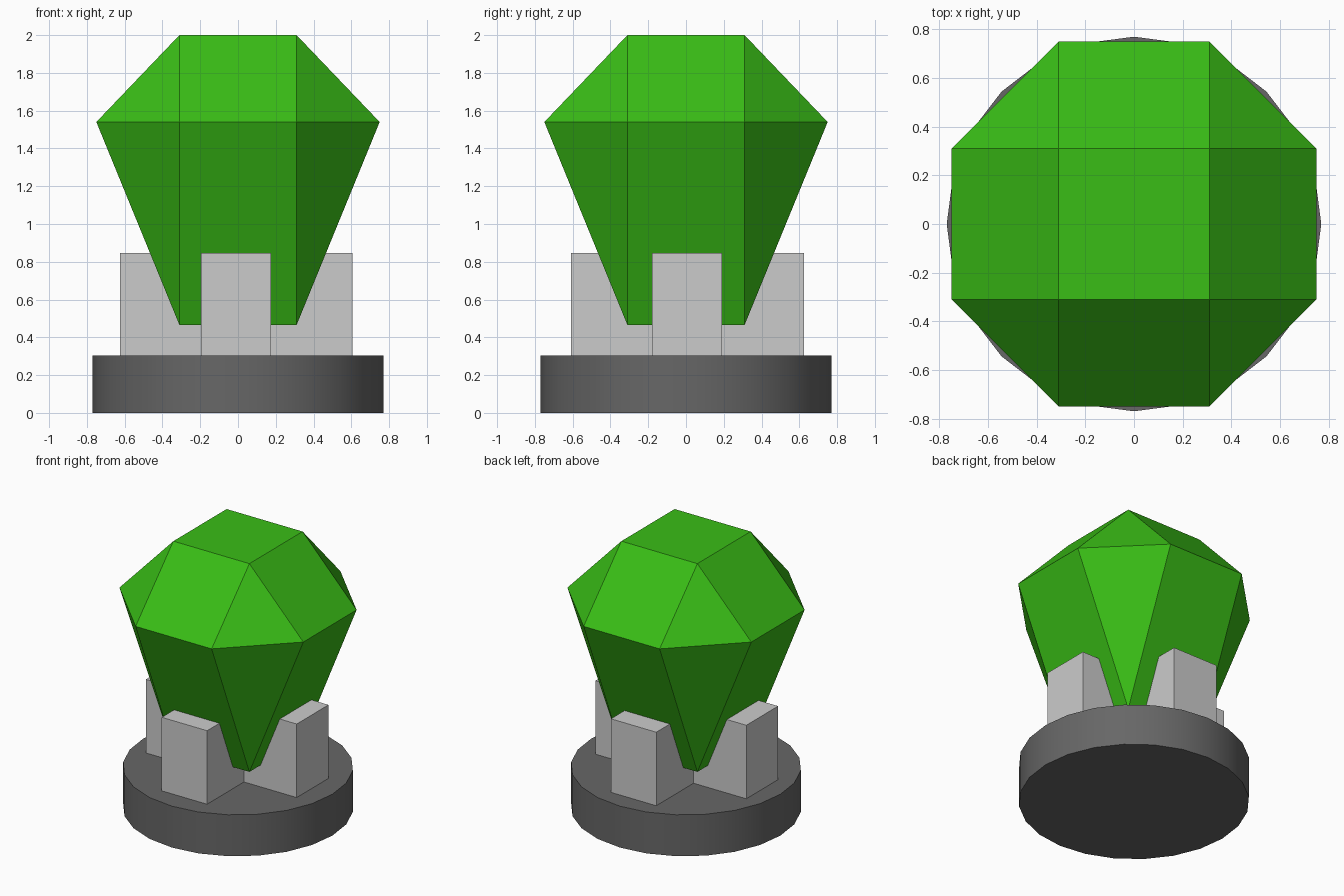
import bpy, bmesh, math

if "Cube" in bpy.data.objects:
    bpy.data.objects.remove(bpy.data.objects["Cube"])


def colour(obj, name, rgb):
    mat = bpy.data.materials.new(name)
    mat.diffuse_color = (*rgb, 1)
    mat.use_nodes = True
    mat.node_tree.nodes["Principled BSDF"].inputs["Base Color"].default_value = mat.diffuse_color
    obj.data.materials.append(mat)


def finish(bm, name):
    bmesh.ops.recalc_face_normals(bm, faces=bm.faces)
    mesh = bpy.data.meshes.new(name)
    bm.to_mesh(mesh)
    bm.free()
    obj = bpy.data.objects.new(name, mesh)
    bpy.context.collection.objects.link(obj)
    return obj


def box(name, lo, hi):
    bm = bmesh.new()
    bmesh.ops.create_cube(bm, size=1)
    for v in bm.verts:
        v.co = [l + (c + 0.5) * (h - l) for c, l, h in zip(v.co, lo, hi)]
    return finish(bm, name)


# Round base
BASE_TOP = 0.305
bpy.ops.mesh.primitive_cylinder_add(vertices=24, radius=0.77, depth=BASE_TOP,
                                    location=(0, 0, BASE_TOP / 2))
base = bpy.context.object
base.name = base.data.name = "base"
bpy.ops.object.shade_smooth_by_angle(angle=math.radians(30))
colour(base, "dark_grey", (0.135, 0.135, 0.135))

# Holder: two crossed bars whose ends stick out as four prongs
box("holder_bar_x", (-0.625, -0.18, BASE_TOP), (0.605, 0.19, 0.847))
box("holder_bar_y", (-0.195, -0.61, BASE_TOP), (0.175, 0.625, 0.847))

# Faceted gem: square top and bottom, octagonal girdle between them
INNER, OUTER = 0.31, 0.75
bm = bmesh.new()
for sx in (-1, 1):
    for sy in (-1, 1):
        for x, y, z in ((INNER, INNER, 2.0), (INNER, OUTER, 1.54),
                        (OUTER, INNER, 1.54), (INNER, INNER, 0.465)):
            bm.verts.new((sx * x, sy * y, z))
bmesh.ops.convex_hull(bm, input=bm.verts)
bmesh.ops.dissolve_limit(bm, angle_limit=math.radians(1),
                         verts=bm.verts, edges=bm.edges)
gem = finish(bm, "gem")
colour(gem, "green", (0.041, 0.51, 0.008))
